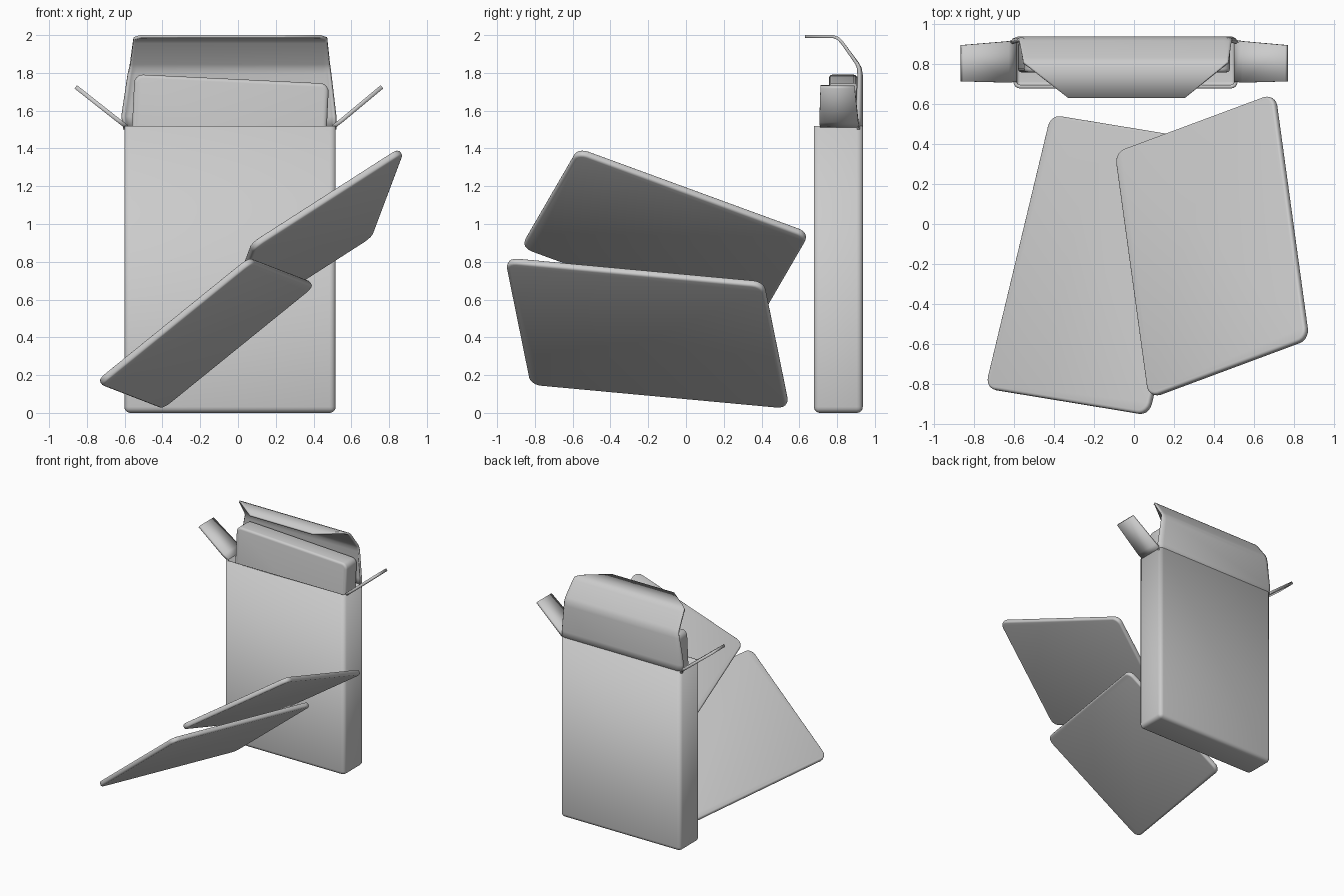
import bpy, bmesh, math
from mathutils import Vector, Matrix

if "Cube" in bpy.data.objects:
    bpy.data.objects.remove(bpy.data.objects["Cube"])


def finish(name, bm, matrix=None, thickness=0.0, offset=0.0):
    bmesh.ops.recalc_face_normals(bm, faces=bm.faces[:])
    mesh = bpy.data.meshes.new(name)
    bm.to_mesh(mesh)
    bm.free()
    ob = bpy.data.objects.new(name, mesh)
    bpy.context.collection.objects.link(ob)
    if matrix:
        ob.matrix_world = matrix
    if thickness:
        mod = ob.modifiers.new("thickness", 'SOLIDIFY')
        mod.thickness = thickness
        mod.offset = offset
    bpy.ops.object.select_all(action='DESELECT')
    ob.select_set(True)
    bpy.context.view_layer.objects.active = ob
    bpy.ops.object.shade_smooth_by_angle(angle=math.radians(40))
    return ob


def bevel(bm, edges, width, segments):
    bmesh.ops.bevel(bm, geom=edges, offset=width, segments=segments,
                    profile=0.5, affect='EDGES', clamp_overlap=True)


def vertical(e):
    d = e.verts[0].co - e.verts[1].co
    return abs(d.z) > 1e-5 and abs(d.x) < 1e-5 and abs(d.y) < 1e-5


def rounded_slab(name, size, radius, rim, matrix):
    """Slab with rounded corners in its local xy plane and a soft rim."""
    bm = bmesh.new()
    bmesh.ops.create_cube(bm, size=1)
    bmesh.ops.scale(bm, vec=size, verts=bm.verts)
    bevel(bm, [e for e in bm.edges if vertical(e)], radius, 5)
    outline = [e for e in bm.edges
               if abs(e.verts[0].co.z - e.verts[1].co.z) < 1e-5]
    bevel(bm, outline, rim, 3)
    return finish(name, bm, matrix)


def frame(center, u, v):
    """Placement matrix with local x along u and local y close to v."""
    u = Vector(u).normalized()
    n = u.cross(Vector(v)).normalized()
    v = n.cross(u)
    m = Matrix((u, v, n)).transposed().to_4x4()
    m.translation = center
    return m


# Carton: open-topped box with rounded vertical and bottom edges
X0, X1, Y0, Y1, TOP = -0.602, 0.517, 0.677, 0.936, 1.52
bm = bmesh.new()
bmesh.ops.create_cube(bm, size=1)
bmesh.ops.scale(bm, vec=(X1 - X0, Y1 - Y0, TOP), verts=bm.verts)
bmesh.ops.translate(bm, vec=((X0 + X1) / 2, (Y0 + Y1) / 2, TOP / 2), verts=bm.verts)
top = [f for f in bm.faces if f.calc_center_median().z > TOP - 0.01]
bmesh.ops.delete(bm, geom=top, context='FACES_ONLY')
bevel(bm, [e for e in bm.edges if not e.is_boundary], 0.032, 4)
finish("carton", bm, thickness=0.018, offset=-1)

# Lid: back wall carried upward, folded forward, ending in a tapered tuck flap
# rows: y, z, left x, right x, forward curl of the side edges
rows = [
    (0.928, 1.50, -0.600, 0.515, 0.025),
    (0.928, 1.57, -0.612, 0.515, 0.025),
    (0.928, 1.79, -0.580, 0.490, 0.015),
    (0.922, 1.825, -0.573, 0.487, 0.01),
    (0.908, 1.85, -0.570, 0.485, 0.005),
    (0.825, 1.962, -0.556, 0.474, 0.0),
    (0.806, 1.982, -0.553, 0.472, 0.0),
    (0.780, 1.992, -0.520, 0.440, 0.0),
    (0.630, 1.992, -0.330, 0.255, 0.0),
]
bm = bmesh.new()
grid = []
for y, z, a, b, c in rows:
    cols = [(a, c), (a + 0.012, c * 0.35), (a + 0.035, 0),
            (b - 0.035, 0), (b - 0.012, c * 0.35), (b, c)]
    grid.append([bm.verts.new((x, y - k, z)) for x, k in cols])
for r0, r1 in zip(grid, grid[1:]):
    for i in range(5):
        bm.faces.new((r0[i], r0[i + 1], r1[i + 1], r1[i]))
finish("lid", bm, thickness=0.016)

# Dust flaps: one folded outward from each side of the opening
for side, x in (("left_flap", X0), ("right_flap", X1)):
    s = -1 if x < 0 else 1
    hinge = x - s * 0.012
    tip = x + s * 0.245 if s > 0 else x - 0.257
    bm = bmesh.new()
    pts = [(hinge, 0.71, 1.515), (hinge, 0.918, 1.515),
           (x + s * 0.03, 0.912, 1.547), (tip, 0.893, 1.726),
           (tip, 0.712, 1.726), (x + s * 0.03, 0.706, 1.547)]
    v = [bm.verts.new(p) for p in pts]
    bm.faces.new((v[0], v[1], v[2], v[5]))
    bm.faces.new((v[5], v[2], v[3], v[4]))
    finish(side, bm, thickness=0.022)

# Stack of cards leaning inside the carton
tilt = 0.048
up = Vector((math.sin(tilt), 0, math.cos(tilt)))
height = 0.72
center = Vector((-0.033, 0.832, 1.768)) - up * height / 2
rounded_slab("card_stack", (1.03, height, 0.15), 0.045, 0.018,
             frame(center, (math.cos(tilt), 0, -math.sin(tilt)), up))

# Two loose cards floating in front
rounded_slab("lower_card", (1.045, 1.41, 0.04), 0.06, 0.014,
             frame((-0.17, -0.205, 0.422), (0.79, -0.13, 0.64), (0.33, 1.35, -0.12)))
rounded_slab("upper_card", (0.985, 1.315, 0.04), 0.06, 0.014,
             frame((0.39, -0.11, 0.915), (0.78, 0.29, 0.50), (-0.18, 1.20, -0.45)))
